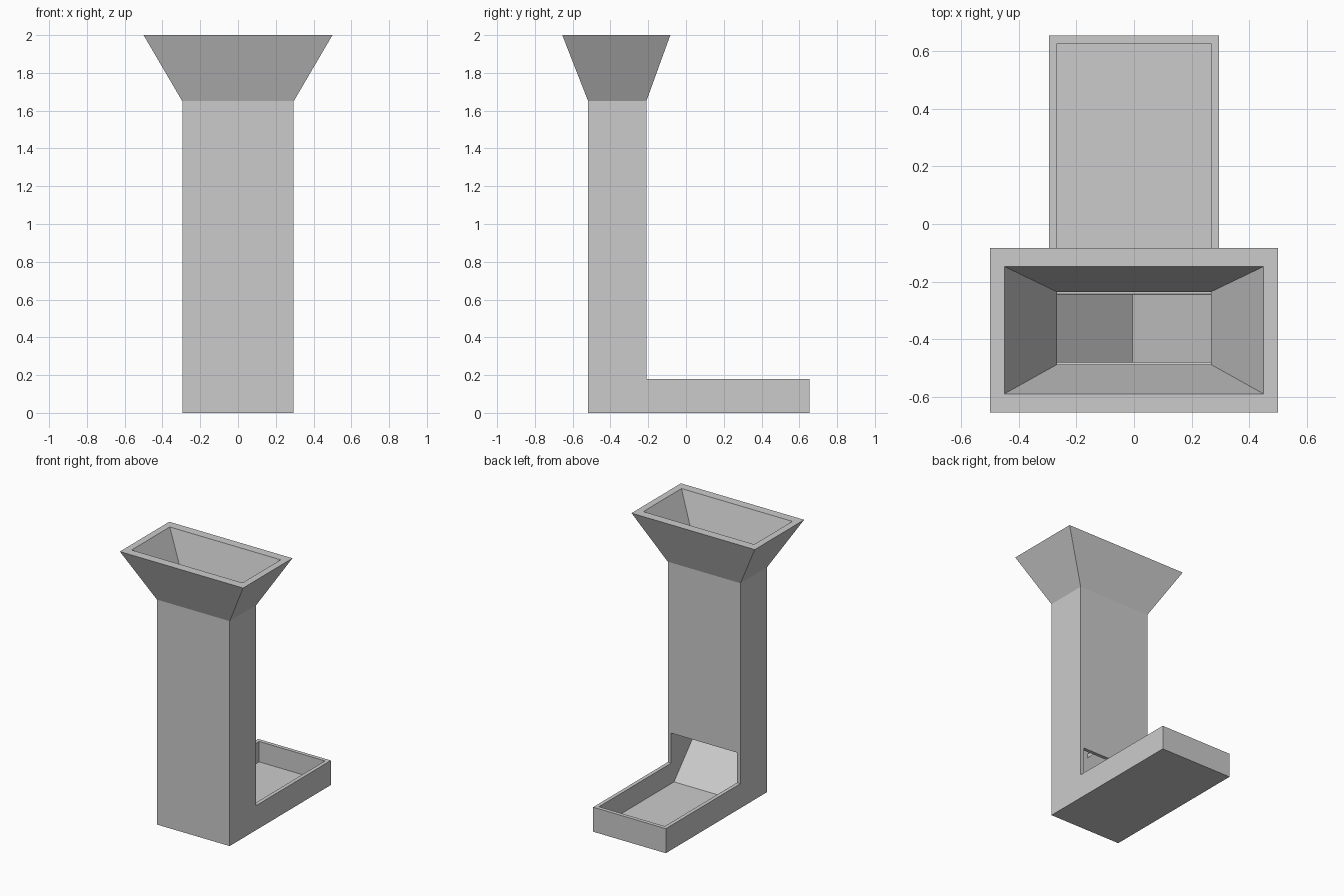
import bpy, bmesh

if "Cube" in bpy.data.objects:
    bpy.data.objects.remove(bpy.data.objects["Cube"])


def make_object(name, verts, faces):
    mesh = bpy.data.meshes.new(name)
    mesh.from_pydata(verts, [], faces)
    bm = bmesh.new()
    bm.from_mesh(mesh)
    bmesh.ops.recalc_face_normals(bm, faces=bm.faces)
    bm.to_mesh(mesh)
    bm.free()
    obj = bpy.data.objects.new(name, mesh)
    bpy.context.collection.objects.link(obj)
    return obj


def prism(name, profile, axis, lo, hi):
    """Extrude a 2D profile along x (profile in y,z) or y (profile in x,z)."""
    n = len(profile)
    verts = [(t, a, b) if axis == 'x' else (a, t, b)
             for t in (lo, hi) for a, b in profile]
    faces = [tuple(range(n)), tuple(range(n, 2 * n))]
    faces += [(i, (i + 1) % n, n + (i + 1) % n, n + i) for i in range(n)]
    return make_object(name, verts, faces)


# Tower and tray: one L-shaped body
OUT_X, IN_X = 0.295, 0.267
FRONT, BACK = -0.488, -0.236
body = prism("tower_and_tray",
             [(-0.518, 0), (0.655, 0), (0.655, 0.18), (-0.21, 0.18),
              (-0.21, 1.65), (-0.518, 1.65)], 'x', -OUT_X, OUT_X)

# Hollow: shaft, sloping ramp, outlet and open tray
hollow = prism("hollow_cutter",
               [(FRONT, 0.30), (-0.243, 0.03), (0.627, 0.03), (0.627, 0.40),
                (BACK, 0.40), (BACK, 1.75), (FRONT, 1.75)], 'x', -IN_X, IN_X)
hollow.hide_render = True
cut = body.modifiers.new("hollow", 'BOOLEAN')
cut.operation = 'DIFFERENCE'
cut.solver = 'EXACT'
cut.object = hollow
bpy.context.view_layer.objects.active = body
bpy.ops.object.modifier_apply(modifier=cut.name)
bpy.data.objects.remove(hollow)

# Hopper: rectangular rings joined into a flared, open funnel
rings = [(OUT_X, -0.518, -0.21, 1.65), (0.5, -0.655, -0.083, 2.0),
         (0.45, -0.59, -0.148, 2.0), (IN_X, FRONT, BACK, 1.65)]
verts = [(sx * x, y, z) for x, y0, y1, z in rings
         for sx, y in ((-1, y0), (1, y0), (1, y1), (-1, y1))]
faces = []
for r in range(4):
    a, b = 4 * r, 4 * ((r + 1) % 4)
    faces += [(a + i, a + (i + 1) % 4, b + (i + 1) % 4, b + i) for i in range(4)]
make_object("hopper", verts, faces)

# Baffles inside the shaft, sloping down to the middle from either side
for name, side, z in (("upper_baffle", 1, 1.25), ("lower_baffle", -1, 0.85)):
    tip = -0.005 * side
    wall = 0.275 * side
    prism(name, [(wall, z), (tip, z - 0.28), (tip, z - 0.31), (wall, z - 0.03)],
          'y', -0.482, -0.245)
